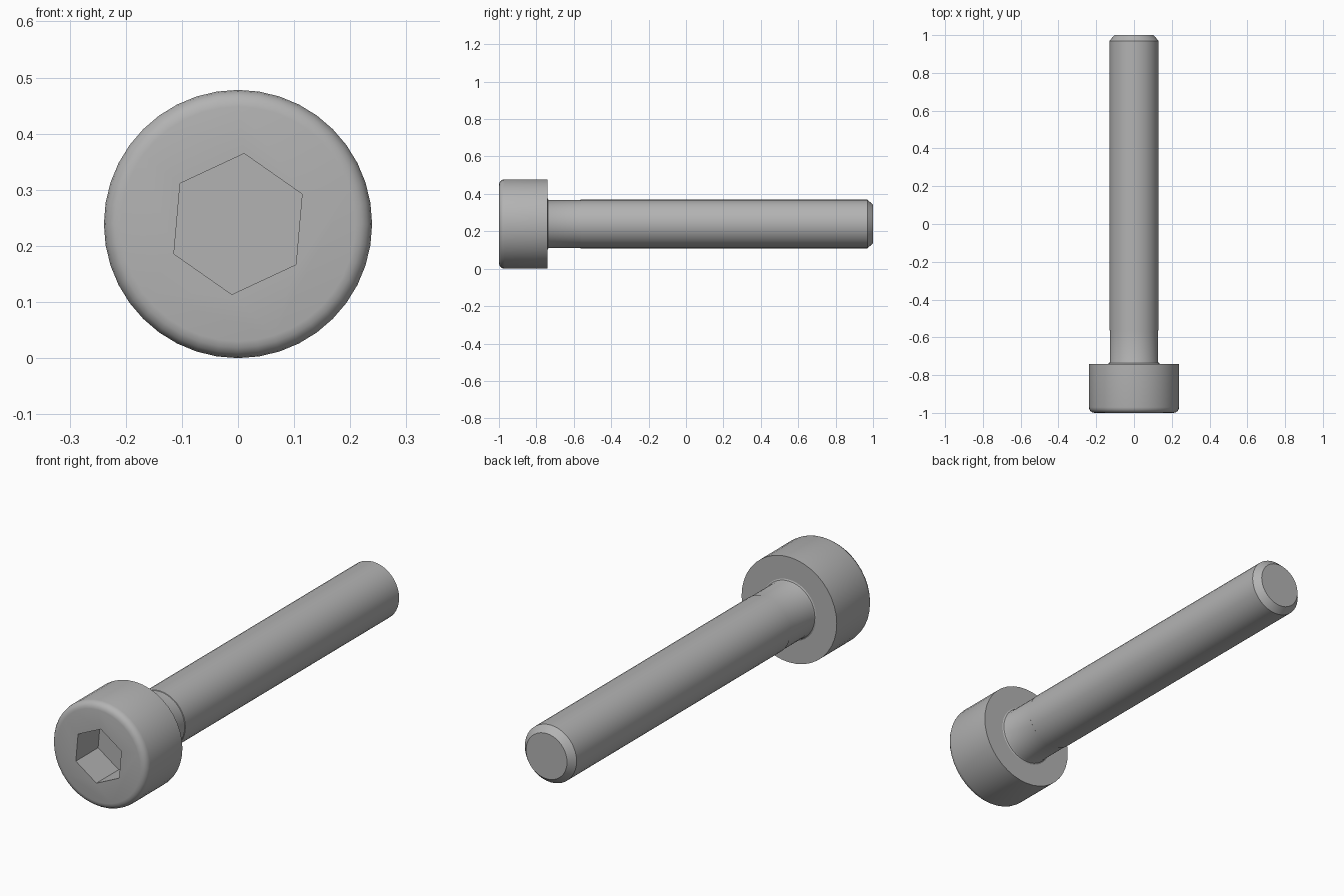
import bpy, bmesh, math

if "Cube" in bpy.data.objects:
    bpy.data.objects.remove(bpy.data.objects["Cube"])

CENTRE_Z = 0.239
steel = bpy.data.materials.new("steel grey")
steel.diffuse_color = (0.45, 0.45, 0.45, 1)
steel.use_nodes = True
steel.node_tree.nodes["Principled BSDF"].inputs["Base Color"].default_value = steel.diffuse_color


def lathe(name, profile, sides, turn=0.0):
    """Closed solid turned around the y axis from (radius, y) pairs."""
    bm = bmesh.new()
    rings = []
    for r, y in profile:
        angles = [turn + 2 * math.pi * i / sides for i in range(sides)]
        rings.append([bm.verts.new((r * math.cos(a), y, CENTRE_Z + r * math.sin(a)))
                      for a in angles])
    for a, b in zip(rings, rings[1:]):
        for i in range(sides):
            j = (i + 1) % sides
            bm.faces.new((a[i], a[j], b[j], b[i]))
    bm.faces.new(rings[0])
    bm.faces.new(rings[-1])
    bmesh.ops.recalc_face_normals(bm, faces=bm.faces)
    mesh = bpy.data.meshes.new(name)
    bm.to_mesh(mesh)
    bm.free()
    mesh.materials.append(steel)
    obj = bpy.data.objects.new(name, mesh)
    bpy.context.collection.objects.link(obj)
    return obj


def select_only(obj):
    bpy.ops.object.select_all(action='DESELECT')
    obj.select_set(True)
    bpy.context.view_layer.objects.active = obj


# Cylinder head with a rounded front rim
R, ROUND = 0.239, 0.03
rim = [(R - ROUND + ROUND * math.sin(t), -1 + ROUND - ROUND * math.cos(t))
       for t in (math.pi / 2 * k / 4 for k in range(5))]
head = lathe("head", rim + [(R, -0.74)], 40)

# Hexagonal key socket cut into the head
cutter = lathe("socket_cutter", [(0.126, -1.1), (0.126, -0.84)], 6, math.radians(85))
cutter.hide_render = True
cut = head.modifiers.new("socket", 'BOOLEAN')
cut.operation = 'DIFFERENCE'
cut.solver = 'EXACT'
cut.object = cutter
select_only(head)
bpy.ops.object.modifier_apply(modifier=cut.name)
bpy.data.objects.remove(cutter)

# Shank: small fillet under the head, plain neck, threaded length, chamfered tip
shank = lathe("shank", [(0.137, -0.76), (0.137, -0.74), (0.131, -0.737), (0.128, -0.73),
                        (0.128, -0.565), (0.130, -0.563), (0.130, 0.97), (0.103, 1.0)], 40)

for part in (head, shank):
    select_only(part)
    bpy.ops.object.shade_smooth_by_angle(angle=math.radians(30))
